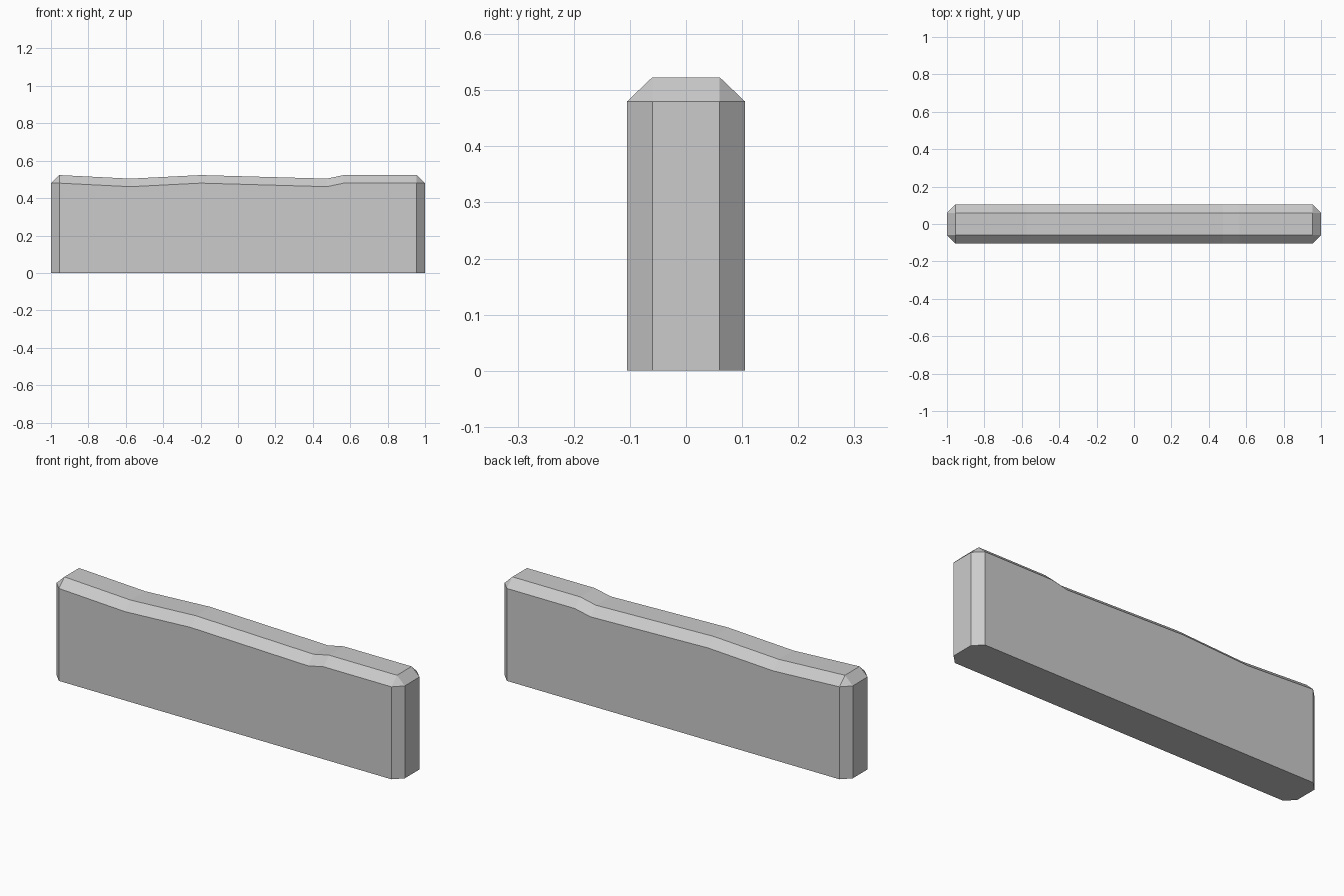
import bpy, bmesh

if "Cube" in bpy.data.objects:
    bpy.data.objects.remove(bpy.data.objects["Cube"])

HALF_W, TOP_W, BEVEL = 0.105, 0.06, 0.043

# Worn top edge: (x, top height) along the wall
crest = [(-0.955, 0.523), (-0.575, 0.504), (-0.2, 0.523),
         (0.475, 0.504), (0.565, 0.523), (0.955, 0.523)]


def section(x, side, shoulder, top):
    half = [(side, 0), (side, shoulder), (TOP_W, top)]
    return [(x, -y, z) for y, z in half] + [(x, y, z) for y, z in reversed(half)]


# Narrower, lower sections close the bevelled ends
end_z = crest[0][1] - BEVEL
rings = [section(-1, TOP_W, end_z, end_z)]
rings += [section(x, HALF_W, z - BEVEL, z) for x, z in crest]
rings += [section(1, TOP_W, end_z, end_z)]

# Loft the sections into one solid wall
bm = bmesh.new()
loops = [[bm.verts.new(p) for p in ring] for ring in rings]
for a, b in zip(loops, loops[1:]):
    for i in range(6):
        j = (i + 1) % 6
        bm.faces.new((a[i], a[j], b[j], b[i]))
bm.faces.new(loops[0])
bm.faces.new(loops[-1])
bmesh.ops.remove_doubles(bm, verts=bm.verts, dist=0.0001)
bmesh.ops.recalc_face_normals(bm, faces=bm.faces)

mesh = bpy.data.meshes.new("low_wall")
bm.to_mesh(mesh)
bm.free()
bpy.context.collection.objects.link(bpy.data.objects.new("low_wall", mesh))
